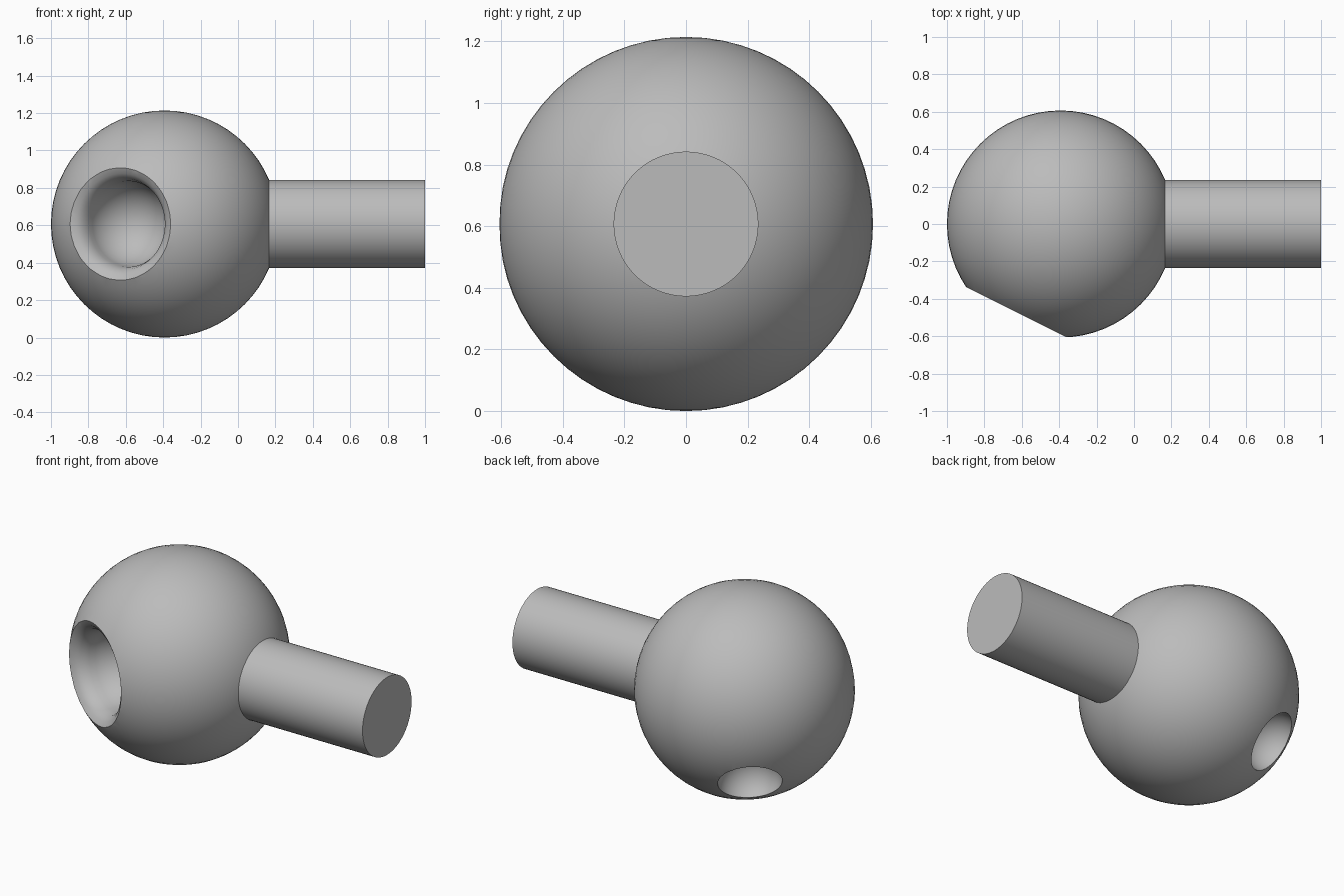
import bpy
import bmesh
import math
from mathutils import Vector, Matrix

cube = bpy.data.objects.get("Cube")
if cube:
    bpy.data.objects.remove(cube, do_unlink=True)

RADIUS = 0.607
CENTRE = Vector((-0.393, 0, RADIUS))

grey = bpy.data.materials.new("plain grey")
grey.use_nodes = True
grey.diffuse_color = (0.5, 0.5, 0.5, 1)
grey.node_tree.nodes["Principled BSDF"].inputs["Base Color"].default_value = (0.5, 0.5, 0.5, 1)


def finish(bm, name):
    bmesh.ops.recalc_face_normals(bm, faces=bm.faces)
    mesh = bpy.data.meshes.new(name)
    bm.to_mesh(mesh)
    bm.free()
    mesh.materials.append(grey)
    obj = bpy.data.objects.new(name, mesh)
    bpy.context.collection.objects.link(obj)
    return obj


def lathe(name, profile, axis, steps=64):
    """Spin (radius, distance from ball centre) points around an axis."""
    bm = bmesh.new()
    verts = [bm.verts.new((r, 0, d)) for r, d in profile]
    edges = [bm.edges.new(pair) for pair in zip(verts, verts[1:])]
    bmesh.ops.spin(bm, geom=verts + edges, axis=(0, 0, 1), cent=(0, 0, 0),
                   angle=math.tau, steps=steps)
    bmesh.ops.remove_doubles(bm, verts=bm.verts, dist=0.0001)
    turn = Vector(axis).to_track_quat('Z', 'Y').to_matrix().to_4x4()
    bm.transform(Matrix.Translation(CENTRE) @ turn)
    return finish(bm, name)


def carve(target, cutter):
    mod = target.modifiers.new("carve", 'BOOLEAN')
    mod.operation = 'DIFFERENCE'
    mod.solver = 'EXACT'
    mod.object = cutter
    bpy.context.view_layer.objects.active = target
    bpy.ops.object.modifier_apply(modifier=mod.name)
    bpy.data.objects.remove(cutter, do_unlink=True)


# Ball
bm = bmesh.new()
bmesh.ops.create_uvsphere(bm, u_segments=64, v_segments=32, radius=RADIUS)
bm.transform(Matrix.Translation(CENTRE))
ball = finish(bm, "ball")

# Large front socket: soft lip, then a steep bowl
bowl = [(0.23 * math.cos(a), 0.44 - 0.23 * math.sin(a))
        for a in (math.pi / 2 * i / 10 for i in range(11))]
bowl[0] = (0.23, 0.44)
bowl[-1] = (0, 0.21)
lip = [(0, 0.8), (0.36, 0.8), (0.36, 0.545), (0.3, 0.527), (0.27, 0.512), (0.245, 0.485)]
carve(ball, lathe("front_socket_cutter", lip + bowl, (-0.447, -0.894, 0)))

# Small round socket low on the back
pocket = [(0.178 * math.sin(a), 0.58 + 0.178 * math.cos(a))
          for a in (math.pi * i / 20 for i in range(21))]
carve(ball, lathe("back_socket_cutter", pocket, (-0.5, 0.624, -0.6)))

# Shaft, rooted inside the ball
lathe("shaft", [(0, 0.5), (0.235, 0.5), (0.235, 1.393), (0, 1.393)], (1, 0, 0))

# Gentle shading with crisp rims
for obj in bpy.context.scene.objects:
    obj.select_set(obj.name in ("ball", "shaft"))
bpy.context.view_layer.objects.active = ball
bpy.ops.object.shade_smooth_by_angle(angle=math.radians(30))
